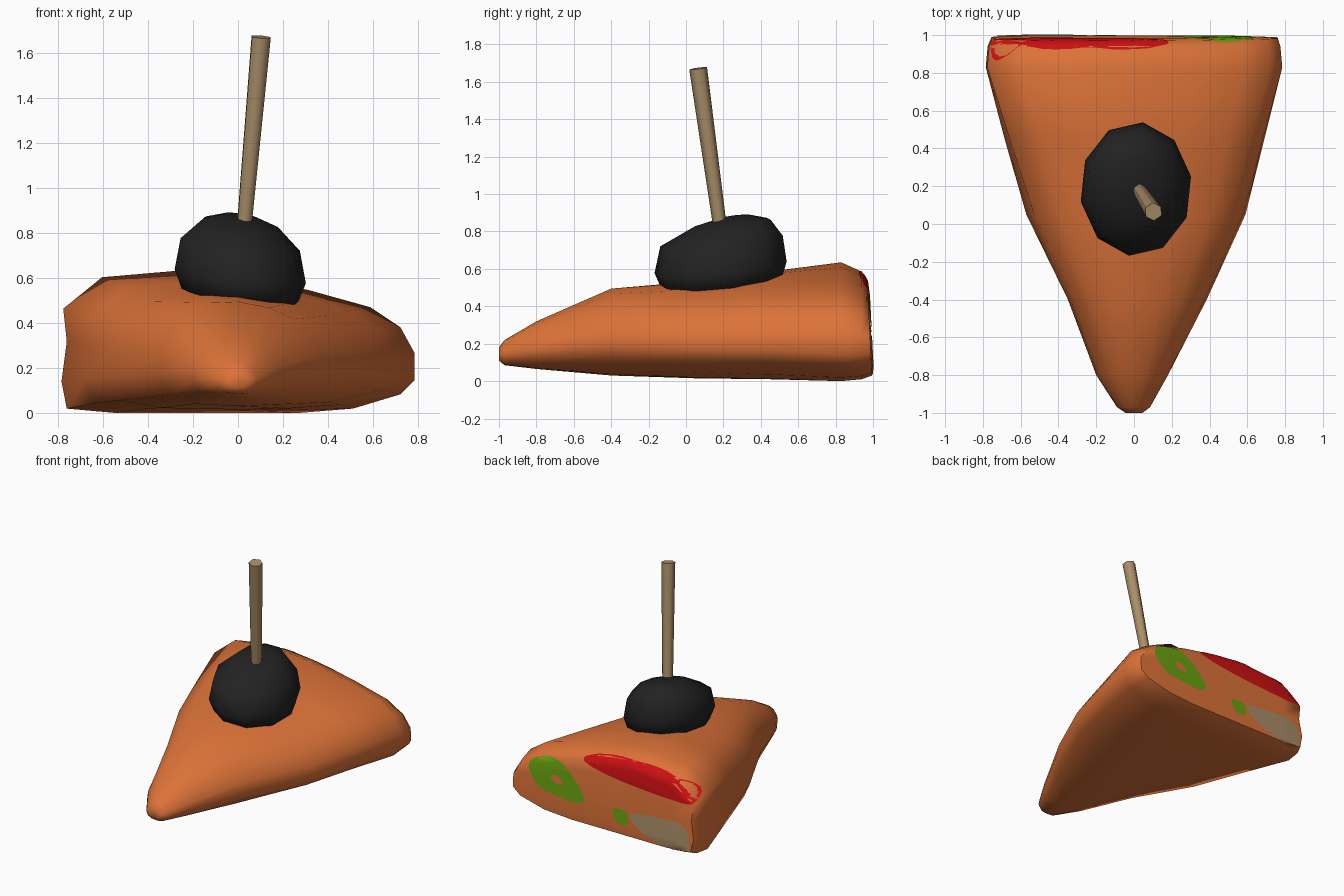
import bpy, math
from mathutils import Vector
from mathutils.bvhtree import BVHTree

if "Cube" in bpy.data.objects:
    bpy.data.objects.remove(bpy.data.objects["Cube"])


def material(name, rgb):
    m = bpy.data.materials.new(name)
    m.diffuse_color = (*rgb, 1)
    m.use_nodes = True
    m.node_tree.nodes["Principled BSDF"].inputs["Base Color"].default_value = m.diffuse_color
    return m


ORANGE = material("toasted_orange", (0.72, 0.17, 0.04))
BLACK = material("olive_black", (0.016, 0.016, 0.016))
TAN = material("wood_tan", (0.40, 0.27, 0.14))
RED = material("tomato_red", (0.62, 0.005, 0.006))
GREEN = material("lettuce_green", (0.14, 0.36, 0.005))


def make(name, verts, faces, mat, angle=60):
    me = bpy.data.meshes.new(name)
    me.from_pydata(verts, [], faces)
    me.materials.append(mat)
    ob = bpy.data.objects.new(name, me)
    bpy.context.collection.objects.link(ob)
    bpy.ops.object.select_all(action='DESELECT')
    ob.select_set(True)
    bpy.context.view_layer.objects.active = ob
    bpy.ops.object.shade_smooth_by_angle(angle=math.radians(angle))
    return ob


def loft(rings):
    """Bridge equal-sized rings and cap both ends."""
    n = len(rings[0])
    verts = [v for r in rings for v in r]
    faces = [(k * n + i, k * n + (i + 1) % n, (k + 1) * n + (i + 1) % n, (k + 1) * n + i)
             for k in range(len(rings) - 1) for i in range(n)]
    faces.append(tuple(reversed(range(n))))
    faces.append(tuple(range((len(rings) - 1) * n, len(rings) * n)))
    return verts, faces


# Sandwich wedge: a rounded tip section blends into a lopsided back section
tip = [(0, 0), (.4, .02), (.7, .1), (.92, .25), (1, .4), (.95, .55), (.8, .72), (.6, .86),
       (.35, .96), (0, 1), (-.3, .97), (-.6, .87), (-.85, .67), (-.96, .52), (-1, .35),
       (-.85, .14), (-.5, .03)]
back = [(0, 0), (.35, 0), (.65, .03), (.92, .13), (1, .23), (1, .42), (.92, .6), (.75, .74),
        (.4, .86), (0, .96), (-.3, 1), (-.77, .95), (-.99, .73), (-.97, .5), (-1, .22),
        (-.97, .03), (-.7, 0)]
# y, left, right, bottom, top
stations = [(-1, .045, .045, .11, .18), (-.97, .09, .085, .085, .22), (-.8, .2, .18, .065, .32),
            (-.4, .35, .385, .03, .5), (.05, .57, .59, .015, .54), (.45, .685, .69, .01, .59),
            (.83, .785, .785, .0, .635), (.94, .775, .775, .01, .585),
            (.968, .755, .76, .03, .54), (.975, .6, .6, .08, .46)]
rings = []
for y, left, right, bottom, top in stations:
    t = min(1, max(0, (y + .9) / 1.7))
    ring = []
    for a, b in zip(tip, back):
        u, v = a[0] + (b[0] - a[0]) * t, a[1] + (b[1] - a[1]) * t
        z = bottom + (top - bottom) * v
        lean = .028 * (1 - z / .55) if y > .95 else 0
        ring.append((u * (right if u > 0 else left), y + lean, z))
    rings.append(ring[::-1])
verts, faces = loft(rings)
faces = [f[::-1] for f in faces]
sandwich = make("sandwich_wedge", verts, faces, ORANGE)
import bmesh
bm = bmesh.new()
bm.from_mesh(sandwich.data)
bmesh.ops.recalc_face_normals(bm, faces=bm.faces)
bm.to_mesh(sandwich.data)
tree = BVHTree.FromBMesh(bm)
bm.free()


def project(x, z):
    hit, normal, _, _ = tree.ray_cast(Vector((x, 2, z)), Vector((0, -1, 0)))
    if hit is None:
        hit, normal, _, _ = tree.find_nearest(Vector((x, .97, z)))
    return hit + normal * .004


def patch(name, outline, mat, hole=0.0, steps=6):
    """Thin painted area wrapped on the back face; outline is (x, z)."""
    n = len(outline)
    # round the outline by corner cutting
    for _ in range(2):
        outline = [(p[0] * (1 - k) + q[0] * k, p[1] * (1 - k) + q[1] * k)
                   for p, q in zip(outline, outline[1:] + outline[:1]) for k in (.25, .75)]
    n = len(outline)
    cx = sum(p[0] for p in outline) / n
    cz = sum(p[1] for p in outline) / n
    vs, fs = [], []
    for s in range(steps + 1):
        k = max(.01, hole) + (1 - max(.01, hole)) * s / steps
        vs += [project(cx + (x - cx) * k, cz + (z - cz) * k) for x, z in outline]
    for s in range(steps):
        for i in range(n):
            j = (i + 1) % n
            fs.append((s * n + i, s * n + j, s * n + n + j, s * n + n + i))
    ob = make(name, vs, fs, mat)
    if sum(p.normal.y for p in ob.data.polygons) < 0:
        ob.data.flip_normals()


# Fillings showing on the cut back face
patch("tomato_slice", [(.22, .51), (0, .575), (-.3, .59), (-.6, .56), (-.76, .48), (-.75, .39),
                       (-.5, .4), (-.2, .42), (.1, .46)], RED)
patch("lettuce_leaf", [(.66, .36), (.52, .44), (.38, .45), (.26, .36), (.14, .22), (.2, .16),
                       (.4, .18), (.55, .2)], GREEN, hole=.22)
patch("lettuce_scrap", [(-.07, .2), (-.12, .22), (-.21, .21), (-.22, .11), (-.12, .1)], GREEN)
patch("cheese_slice", [(-.19, .21), (-.4, .235), (-.68, .25), (-.73, .12), (-.72, .03),
                       (-.5, .035), (-.3, .1)], TAN)

# Olive: tilted ten-sided dome
rings = []
for h, rx, ry, cy in [(.505, .2, .25, .19), (.525, .265, .325, .19), (.61, .297, .356, .185),
                      (.75, .27, .33, .19), (.84, .17, .205, .25), (.872, .07, .08, .27)]:
    ring = []
    for i in range(10):
        a = math.tau * (i + .3) / 10
        x, y = .01 + rx * math.cos(a), cy + ry * math.sin(a)
        ring.append((x, y, h - .13 * x + .1 * (y - .19)))
    rings.append(ring)
make("olive", *loft(rings), BLACK)

# Cocktail stick: tapered hexagonal rod
low, high = Vector((.025, .185, .8)), Vector((.103, .065, 1.672))
turn = (high - low).to_track_quat('Z', 'Y')
rings = [[c + turn @ Vector((r * math.cos(math.tau * i / 6), r * math.sin(math.tau * i / 6), 0))
          for i in range(6)] for c, r in ((low, .036), (high, .048))]
make("cocktail_stick", *loft(rings), TAN)
